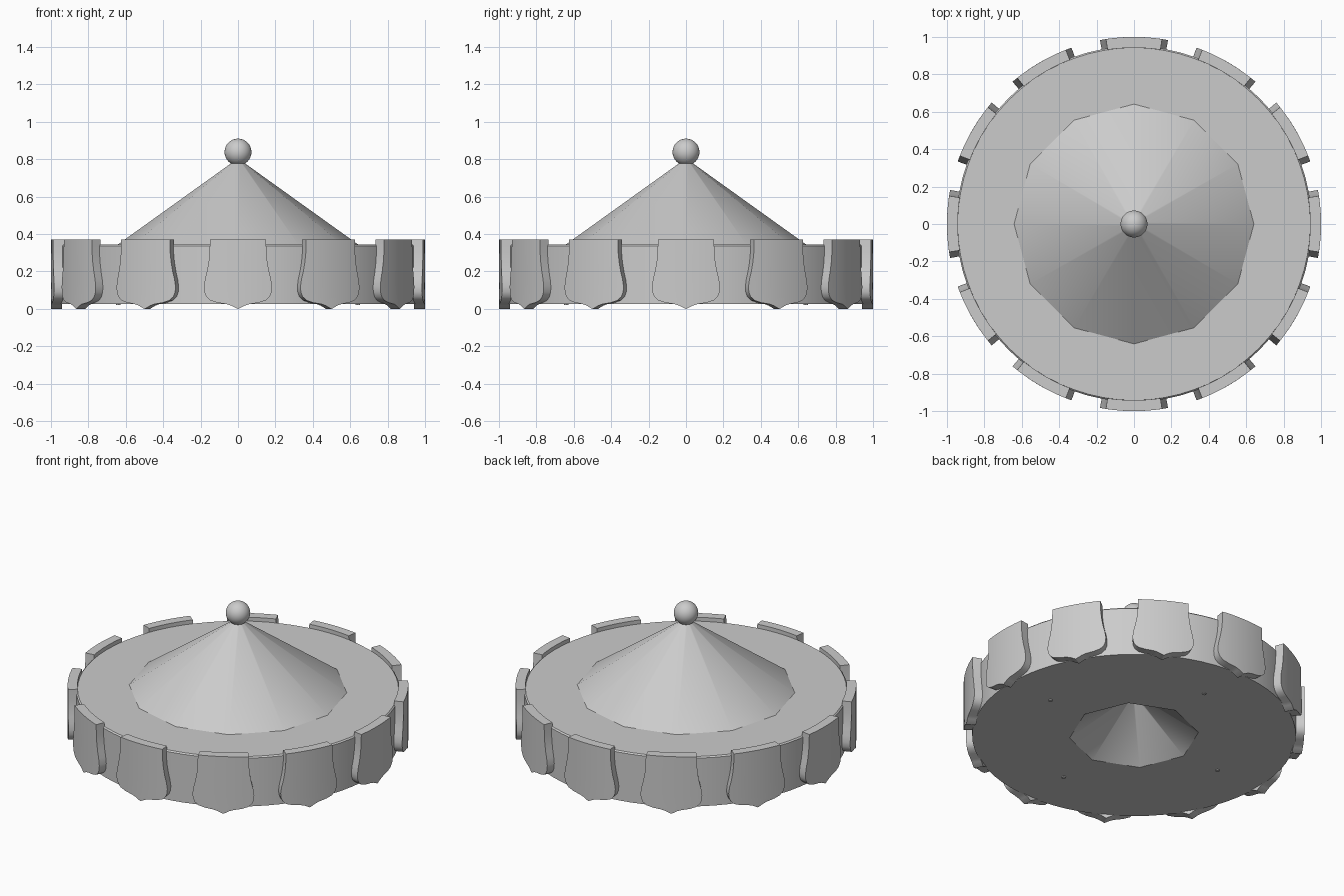
import bpy, bmesh
from math import sin, cos, pi, radians, asin

cube = bpy.data.objects.get("Cube")
if cube:
    bpy.data.objects.remove(cube, do_unlink=True)

grey = bpy.data.materials.new("light grey")
grey.use_nodes = True
colour = (0.6, 0.6, 0.6, 1)
grey.diffuse_color = colour
grey.node_tree.nodes["Principled BSDF"].inputs["Base Color"].default_value = colour


def finish(name, bm, smooth=True):
    """Turn a bmesh into a named, coloured object."""
    bmesh.ops.recalc_face_normals(bm, faces=bm.faces[:])
    mesh = bpy.data.meshes.new(name)
    bm.to_mesh(mesh)
    bm.free()
    mesh.materials.append(grey)
    obj = bpy.data.objects.new(name, mesh)
    bpy.context.collection.objects.link(obj)
    if smooth:
        shade(obj)
    return obj


def shade(obj):
    bpy.ops.object.select_all(action='DESELECT')
    bpy.context.view_layer.objects.active = obj
    obj.select_set(True)
    bpy.ops.object.shade_smooth_by_angle(angle=radians(30))


def lathe(profile, sides):
    """Revolve (radius, z) points about z and cap both ends."""
    bm = bmesh.new()
    rings = [[bm.verts.new((r * cos(2 * pi * i / sides), r * sin(2 * pi * i / sides), z))
              for i in range(sides)] for r, z in profile]
    for a, b in zip(rings, rings[1:]):
        for i in range(sides):
            j = (i + 1) % sides
            bm.faces.new((a[i], a[j], b[j], b[i]))
    bm.faces.new(rings[0][::-1])
    bm.faces.new(rings[-1])
    return bm


# Round base with a shallow eight-sided hollow underneath
base = finish("round_base", lathe([(0.95, 0.025), (0.95, 0.337), (0.942, 0.345)], 72), False)
cutter = finish("hollow_cutter", lathe([(0.40, 0.01), (0.01, 0.3)], 8), False)
cutter.hide_render = True
cut = base.modifiers.new("hollow", 'BOOLEAN')
cut.operation = 'DIFFERENCE'
cut.solver = 'EXACT'
cut.object = cutter
bpy.context.view_layer.objects.active = base
bpy.ops.object.modifier_apply(modifier=cut.name)
bpy.data.objects.remove(cutter, do_unlink=True)
shade(base)

# Twelve-sided pointed roof
finish("roof", lathe([(0.655, 0.335), (0.02, 0.79)], 12))

# Ball on the peak
bm = bmesh.new()
bmesh.ops.create_uvsphere(bm, u_segments=32, v_segments=16, radius=0.072)
bmesh.ops.translate(bm, verts=bm.verts[:], vec=(0, 0, 0.838))
finish("peak_ball", bm)

# Scalloped tabs: (height, half width) rows bent round the rim
rows = [(0.37, 0.15), (0.3, 0.152), (0.25, 0.157), (0.2, 0.166), (0.16, 0.176),
        (0.12, 0.182), (0.09, 0.18), (0.065, 0.17), (0.045, 0.148), (0.033, 0.11),
        (0.025, 0.06), (0.017, 0.035), (0.0, 0.002)]
COLS = 10


def rim_tab(name, turn):
    bm = bmesh.new()

    def sheet(radius):
        grid = []
        for z, half in rows:
            spread = asin(half)
            angles = [turn + spread * (2 * c / COLS - 1) for c in range(COLS + 1)]
            grid.append([bm.verts.new((radius * cos(a), radius * sin(a), z)) for a in angles])
        for a, b in zip(grid, grid[1:]):
            for c in range(COLS):
                bm.faces.new((a[c], a[c + 1], b[c + 1], b[c]))
        return grid

    outer, inner = sheet(1.0), sheet(0.942)

    # Close the edge between the two sheets
    def border(g):
        return (g[0] + [r[-1] for r in g[1:]] + g[-1][-2::-1]
                + [r[0] for r in g[-2:0:-1]])
    o, i = border(outer), border(inner)
    for k in range(len(o)):
        n = (k + 1) % len(o)
        bm.faces.new((o[k], o[n], i[n], i[k]))
    finish(name, bm)


for k in range(12):
    rim_tab(f"rim_tab_{k + 1}", k * pi / 6)

# Small pegs on the underside
for k in range(4):
    bm = lathe([(0.013, 0.02), (0.013, 0.03)], 8)
    a = k * pi / 2
    bmesh.ops.translate(bm, verts=bm.verts[:], vec=(0.64 * cos(a), 0.64 * sin(a), 0))
    finish(f"underside_peg_{k + 1}", bm)
